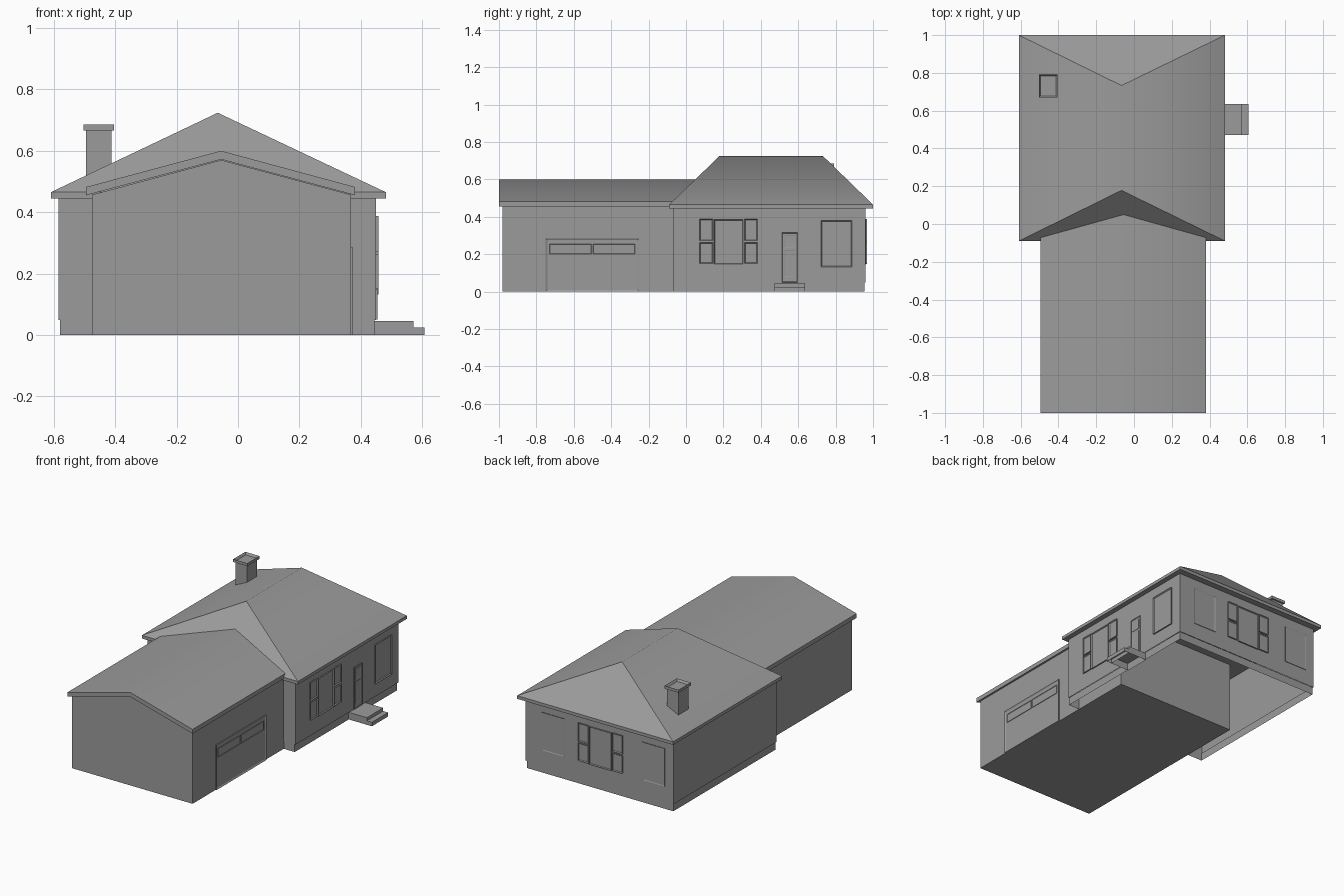
import bpy, bmesh
from mathutils import Vector

if "Cube" in bpy.data.objects:
    bpy.data.objects.remove(bpy.data.objects["Cube"])

grey = bpy.data.materials.new("dark_grey")
grey.diffuse_color = (0.33, 0.33, 0.33, 1)
grey.use_nodes = True
grey.node_tree.nodes["Principled BSDF"].inputs["Base Color"].default_value = grey.diffuse_color


def finish(name, bm, smooth_ridge=False):
    bmesh.ops.recalc_face_normals(bm, faces=bm.faces)
    if smooth_ridge:  # soften only the horizontal ridge near the centre line
        for f in bm.faces:
            f.smooth = True
        for e in bm.edges:
            e.smooth = all(-0.1 < v.co.x < 0 for v in e.verts)
    mesh = bpy.data.meshes.new(name)
    bm.to_mesh(mesh)
    bm.free()
    mesh.materials.append(grey)
    ob = bpy.data.objects.new(name, mesh)
    bpy.context.collection.objects.link(ob)
    return ob


def add_box(bm, x0, x1, y0, y1, z0, z1):
    vs = bmesh.ops.create_cube(bm, size=1)["verts"]
    for v in vs:
        v.co = Vector((x1 if v.co.x > 0 else x0,
                       y1 if v.co.y > 0 else y0,
                       z1 if v.co.z > 0 else z0))
    return list({f for v in vs for f in v.link_faces})


def pick(faces, axis, sign):
    return max(faces, key=lambda f: sign * f.calc_center_median()[axis])


def box(name, *dims, open_ends=()):
    bm = bmesh.new()
    faces = add_box(bm, *dims)
    drop = [pick(faces, 2, s) for s in open_ends]
    if drop:
        bmesh.ops.delete(bm, geom=drop, context="FACES")
    return finish(name, bm)


def prism(name, profile, y0, y1, smooth_ridge=False):
    """Extrude an x-z outline along y."""
    bm = bmesh.new()
    face = bm.faces.new([bm.verts.new((x, y0, z)) for x, z in profile])
    ext = bmesh.ops.extrude_face_region(bm, geom=[face])["geom"]
    moved = [e for e in ext if isinstance(e, bmesh.types.BMVert)]
    bmesh.ops.translate(bm, verts=moved, vec=(0, y1 - y0, 0))
    if face.is_valid and len(face.edges[0].link_faces) < 2:
        bmesh.ops.holes_fill(bm, edges=bm.edges)
    return finish(name, bm, smooth_ridge)


def recess(bm, face, border, depth):
    """Inset a face and sink it, leaving a raised frame."""
    bm.normal_update()
    n = face.normal.copy()
    bmesh.ops.inset_region(bm, faces=[face], thickness=border)
    for v in face.verts:
        v.co -= n * depth


def panel(name, axis, wall, u0, u1, z0, z1, border=0.008, raised=0.008, sink=0.006):
    """Framed panel on a wall facing +x (axis 0) or +y (axis 1)."""
    bm = bmesh.new()
    across, out = (u0, u1), (wall - 0.004, wall + raised)
    dims = (out + across) if axis == 0 else (across + out)
    faces = add_box(bm, *dims, z0, z1)
    if border:
        recess(bm, pick(faces, axis, 1), border, sink)
    return finish(name, bm)


def triple_window(name, axis, wall, c):
    """Large centre pane with split sash windows either side."""
    panel(name + "_centre", axis, wall, c - 0.078, c + 0.078, 0.147, 0.385, 0.006)
    for side in (-1, 1):
        u = sorted((c + side * 0.084, c + side * 0.155))
        for part, z0, z1 in (("lower", 0.15, 0.262), ("upper", 0.272, 0.388)):
            panel(f"{name}_{part}_sash_{'left' if side < 0 else 'right'}",
                  axis, wall, *u, z0, z1, 0.007)


# Main house shell, open underneath
box("foundation", -0.58, 0.445, -0.068, 0.955, 0, 0.05, open_ends=(1, -1))
box("house_walls", -0.585, 0.45, -0.07, 0.96, 0.048, 0.45, open_ends=(1, -1))

# Hipped roof: eave slab with a ridge above
bm = bmesh.new()
top = pick(add_box(bm, -0.61, 0.482, -0.09, 1.0, 0.445, 0.465), 2, 1)
corners = sorted(top.verts, key=lambda v: (v.co.y, v.co.x))
bmesh.ops.delete(bm, geom=[top], context="FACES_ONLY")
fl, fr, bl, br = corners
ra, rb = bm.verts.new((-0.066, 0.178, 0.724)), bm.verts.new((-0.066, 0.733, 0.724))
for loop in ((fl, fr, ra), (fr, br, rb, ra), (br, bl, rb), (bl, fl, ra, rb)):
    bm.faces.new(loop)
finish("hip_roof", bm, smooth_ridge=True)

# Garage wing, running back into the house
prism("garage_walls", [(-0.475, 0), (0.368, 0), (0.368, 0.457), (-0.055, 0.57),
                       (-0.475, 0.457)], -0.98, 0.32)
prism("garage_roof", [(-0.495, 0.455), (-0.055, 0.572), (0.382, 0.455),
                      (0.382, 0.482), (-0.055, 0.60), (-0.495, 0.482)],
      -1.0, 0.32, smooth_ridge=True)

# Garage door: leaf with two long lights
panel("garage_door", 0, 0.368, -0.75, -0.25, 0.0, 0.285, 0.012, 0.006, 0.005)
for i, y in enumerate((-0.73, -0.498)):
    panel(f"garage_door_light_{i + 1}", 0, 0.369, y, y + 0.225, 0.2, 0.255,
          0.004, 0.003, 0.002)

# Chimney with hollow cap
box("chimney", -0.495, -0.413, 0.68, 0.782, 0.44, 0.67)
bm = bmesh.new()
recess(bm, pick(add_box(bm, -0.503, -0.404, 0.67, 0.792, 0.667, 0.685), 2, 1), 0.012, 0.014)
finish("chimney_cap", bm)

# Entrance steps
box("upper_step", 0.44, 0.572, 0.472, 0.635, 0, 0.045, open_ends=(-1,))
box("lower_step", 0.572, 0.607, 0.472, 0.635, 0, 0.025, open_ends=(-1,))

# Front door with two shallow panels
panel("front_door", 0, 0.45, 0.513, 0.597, 0.05, 0.315, 0.005, 0.005, 0.003)
for part, z0, z1 in (("lower", 0.08, 0.22), ("upper", 0.235, 0.3)):
    panel(f"front_door_{part}_panel", 0, 0.452, 0.527, 0.583, z0, z1, 0.004, 0.002, 0.001)

# Windows on the right and back walls
triple_window("right_window", 0, 0.45, 0.228)
panel("right_picture_window", 0, 0.45, 0.722, 0.887, 0.132, 0.38, 0.008)
triple_window("back_window", 1, 0.96, -0.075)
for name, x in (("back_window_left", 0.178), ("back_window_right", -0.525)):
    panel(name, 1, 0.96, x, x + 0.16, 0.145, 0.385, 0.006, 0.003, 0.002)
